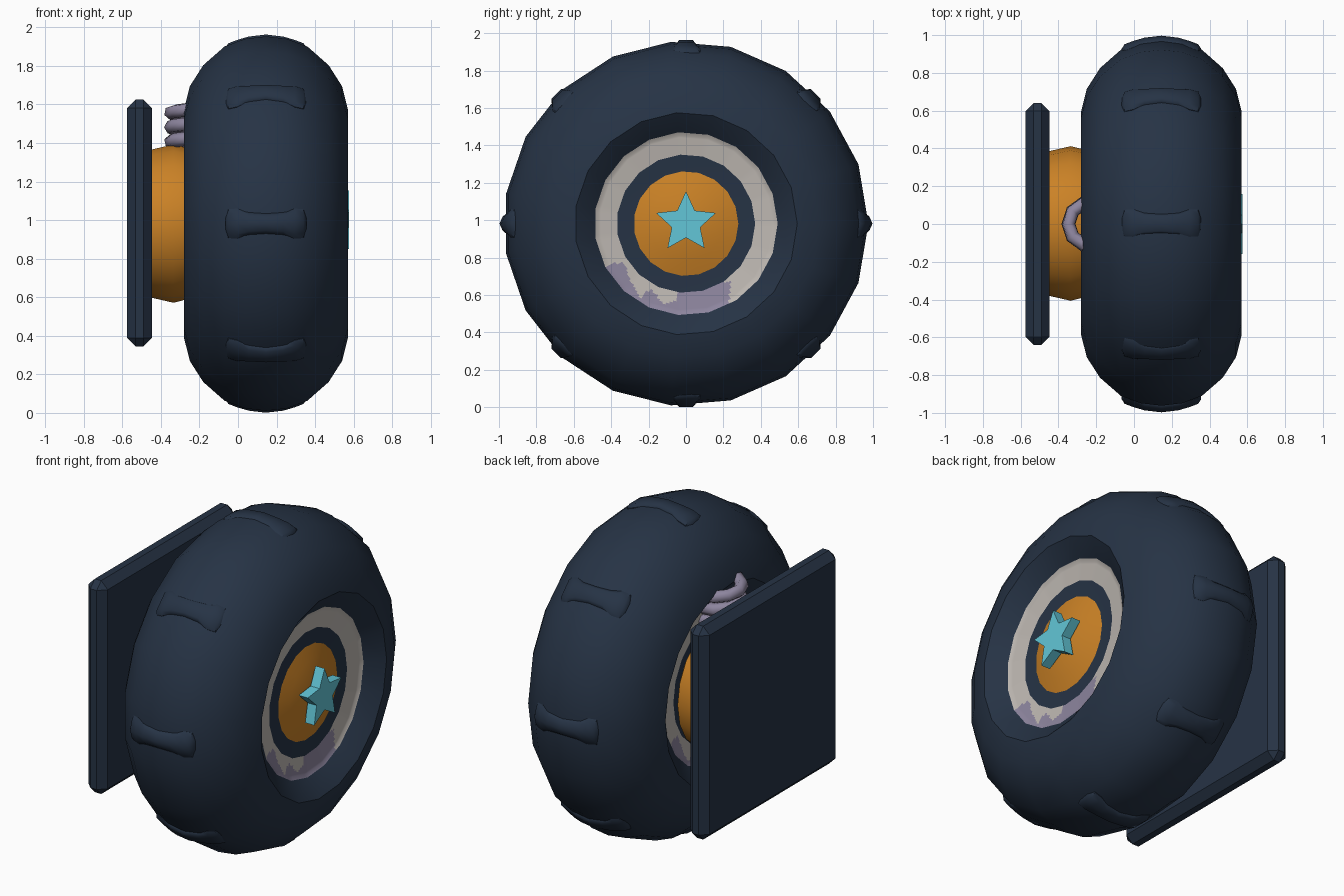
import bpy, bmesh, math
from mathutils import Vector

if "Cube" in bpy.data.objects:
    bpy.data.objects.remove(bpy.data.objects["Cube"])

CX, CZ, N = 0.145, 0.982, 19      # tyre centre and number of sides


def mat(name, rgb):
    m = bpy.data.materials.new(name)
    lin = [((c / 255 + 0.055) / 1.055) ** 2.4 for c in rgb]
    m.diffuse_color = (*lin, 1)
    m.use_nodes = True
    m.node_tree.nodes["Principled BSDF"].inputs["Base Color"].default_value = m.diffuse_color
    return m


NAVY = mat("dark navy", (38, 51, 69))
ORANGE = mat("orange", (203, 130, 38))
CREAM = mat("cream", (190, 184, 178))
PURPLE = mat("grey purple", (141, 133, 158))
TEAL = mat("teal", (98, 198, 215))


def finish(name, bm, mats, smooth=30):
    bmesh.ops.remove_doubles(bm, verts=bm.verts, dist=1e-5)
    bmesh.ops.recalc_face_normals(bm, faces=bm.faces)
    me = bpy.data.meshes.new(name)
    bm.to_mesh(me)
    bm.free()
    ob = bpy.data.objects.new(name, me)
    bpy.context.collection.objects.link(ob)
    for m in mats:
        me.materials.append(m)
    if smooth:
        bpy.ops.object.select_all(action='DESELECT')
        ob.select_set(True)
        bpy.context.view_layer.objects.active = ob
        bpy.ops.object.shade_smooth_by_angle(angle=math.radians(smooth))
    return ob


def lathe(profile, closed=False, sub=1):
    """Turn (x, radius) points round the axle; sub splits each flat side."""
    bm = bmesh.new()
    dirs = []
    for k in range(N):
        a, b = (Vector((0, math.cos(t), math.sin(t)))
                for t in (2 * math.pi * k / N, 2 * math.pi * (k + 1) / N))
        dirs += [a.lerp(b, j / sub) for j in range(sub)]
    rings = [[bm.verts.new(Vector((x, 0, CZ)) + d * r) for d in dirs] for x, r in profile]
    pairs = list(zip(rings, rings[1:])) + ([(rings[-1], rings[0])] if closed else [])
    n = len(dirs)
    for p, q in pairs:
        for i in range(n):
            bm.faces.new((p[i], p[(i + 1) % n], q[(i + 1) % n], q[i]))
    bmesh.ops.remove_doubles(bm, verts=bm.verts, dist=1e-5)
    return bm


# tyre: half profile mirrored about its middle
half = [(0, .975), (.11, .962), (.215, .922), (.325, .825), (.395, .715),
        (.425, .595), (.345, .49), (.30, .45)]
prof = [(CX - d, r) for d, r in half[:0:-1]] + [(CX + d, r) for d, r in half]
finish("tyre", lathe(prof, closed=True), [NAVY], 40)


def tyre_r(d):
    d = abs(d)
    for (a, ra), (b, rb) in zip(half, half[1:]):
        if d <= b:
            return ra + (rb - ra) * (d - a) / (b - a)


# tread lugs: eight bone shaped pads following the tyre crown
stations = [(-.21, .04), (-.195, .075), (-.15, .078), (-.09, .058), (0, .052),
            (.09, .058), (.15, .078), (.195, .075), (.21, .04)]
for k in range(8):
    t = math.pi * k / 4
    rad = Vector((0, math.cos(t), math.sin(t)))
    tan = Vector((0, -math.sin(t), math.cos(t)))
    crown = .016 if k in (0, 4) else 0
    bm = bmesh.new()
    rows = []
    for i, (d, w) in enumerate(stations):
        end = i in (0, len(stations) - 1)
        r = tyre_r(d) + (-.012 if end else .006)
        rows.append([bm.verts.new(Vector((CX + d, 0, CZ)) + tan * w * u + rad * (r + h))
                     for u, h in ((-1, -.07), (-1, -.018), (-.7, 0), (0, crown),
                                  (.7, 0), (1, -.018), (1, -.07))])
    for p, q in zip(rows, rows[1:]):
        for j in range(7):
            bm.faces.new((p[j], p[(j + 1) % 7], q[(j + 1) % 7], q[j]))
    bm.faces.new(rows[0])
    bm.faces.new(rows[-1])
    finish("tread_lug", bm, [NAVY], 50)

# painted rims with a splashed lower edge, one on each side
splash = [(-.43, .74), (-.39, .77), (-.33, .77), (-.29, .66), (-.25, .585), (-.19, .635),
          (-.12, .555), (-.06, .57), (-.02, .67), (.235, .67)]


def splash_z(y):
    for (a, za), (b, zb) in zip(splash, splash[1:]):
        if a <= y <= b:
            return za + (zb - za) * (y - a) / (b - a)
    return -1


for s, side in ((1, "outer"), (-1, "inner")):
    pts = [(.345, .49)] + [(.335 - .015 * i / 10, .472 - .102 * i / 10) for i in range(11)]
    bm = lathe([(CX + s * d, r) for d, r in pts], sub=8)
    for f in bm.faces:
        c = f.calc_center_median()
        f.material_index = int(c.z < splash_z(c.y * s))
    ob = finish(side + "_rim", bm, [CREAM, PURPLE])
    # dark ring inside the rim
    finish(side + "_hub_ring", lathe([(CX + s * .32, .372), (CX + s * .315, .28),
                                      (CX + s * .315, 0)]), [NAVY])

# orange cap behind the star
finish("hub_cap", lathe([(CX + .317, .28), (CX + .34, .2), (CX + .36, .1), (CX + .368, 0)]),
       [ORANGE])

# orange axle drum between tyre and mounting plate
finish("axle_drum", lathe([(-.46, 0), (-.46, .383), (-.335, .412), (-.21, .38), (-.16, .3),
                           (-.16, 0)]), [ORANGE])

# star on the hub cap
bm = bmesh.new()
ring = []
for i in range(10):
    t, r = math.pi / 2 + math.pi * i / 5, (.168, .08)[i % 2]
    ring.append(bm.verts.new((.515, r * math.cos(t), .987 + r * math.sin(t))))
face = bm.faces.new(ring)
ext = bmesh.ops.extrude_face_region(bm, geom=[face])
bmesh.ops.translate(bm, vec=(.06, 0, 0),
                    verts=[v for v in ext["geom"] if isinstance(v, bmesh.types.BMVert)])
finish("hub_star", bm, [TEAL], 0)

# square mounting plate with chamfered edges
bm = bmesh.new()
bmesh.ops.create_cube(bm, size=1)
for v in bm.verts:
    v.co = Vector((v.co.x * .128 - .511, v.co.y * 1.28, v.co.z * 1.28 + .985))
bmesh.ops.bevel(bm, geom=bm.edges[:], offset=.043, segments=1, affect='EDGES')
finish("mounting_plate", bm, [NAVY], 0)

# coil spring above the drum
cu = bpy.data.curves.new("spring", 'CURVE')
cu.dimensions = '3D'
cu.bevel_depth, cu.bevel_resolution, cu.use_fill_caps = .037, 1, True
sp = cu.splines.new('POLY')
turns, steps = 3, 10
sp.points.add(turns * steps)
for i, p in enumerate(sp.points):
    t = 2 * math.pi * i / steps
    p.co = (-.232 + .115 * math.cos(t), .115 * math.sin(t), 1.37 + .075 * i / steps, 1)
sp.use_smooth = True
cu.materials.append(PURPLE)
ob = bpy.data.objects.new("spring", cu)
bpy.context.collection.objects.link(ob)
bpy.ops.object.select_all(action='DESELECT')
ob.select_set(True)
bpy.context.view_layer.objects.active = ob
bpy.ops.object.convert(target='MESH')
